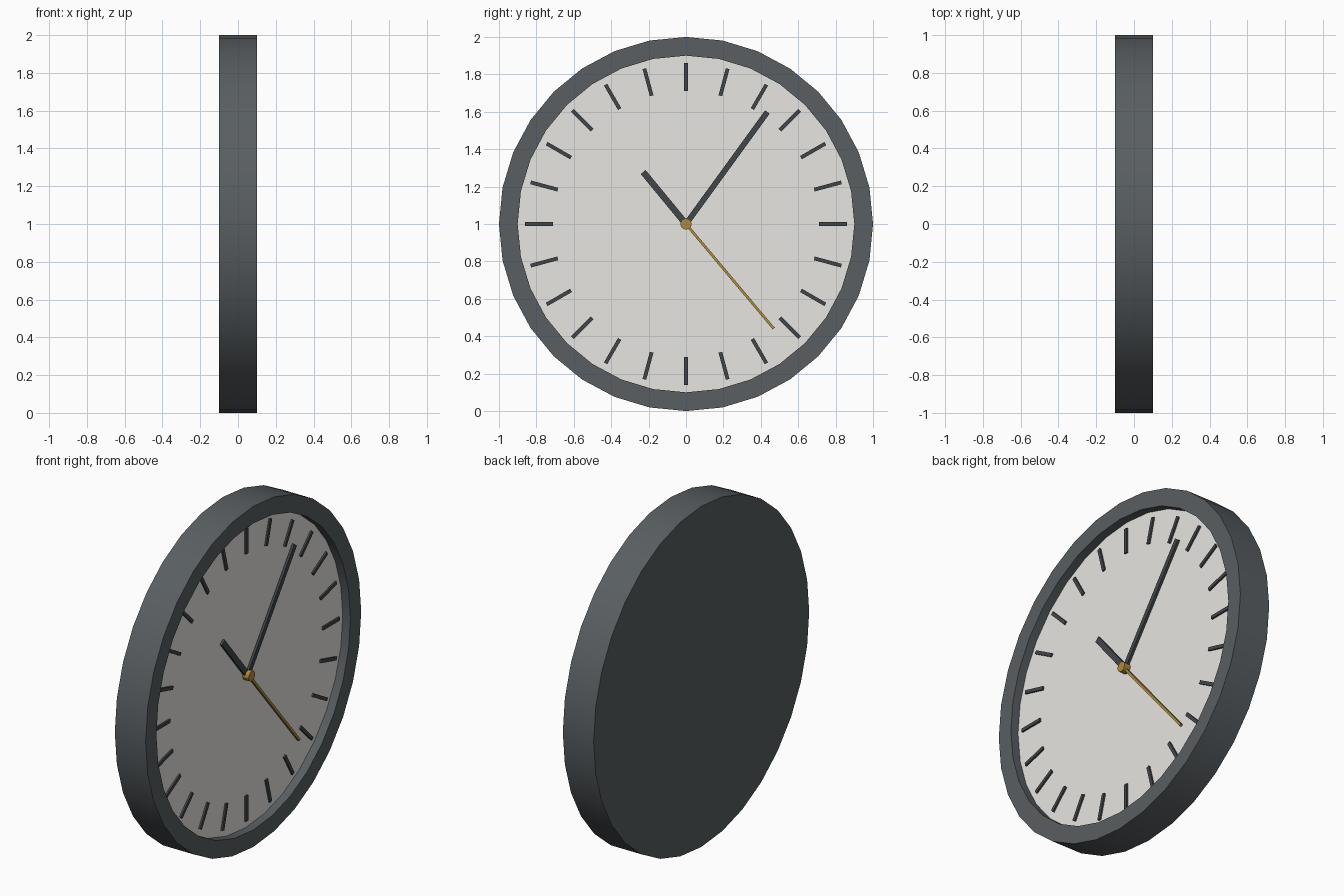
import bpy, bmesh
from math import sin, cos, tau, radians
from mathutils import Matrix

if "Cube" in bpy.data.objects:
    bpy.data.objects.remove(bpy.data.objects["Cube"])

SIDES = 32
CENTRE_Z = 1.0


def material(name, rgb):
    m = bpy.data.materials.new(name)
    m.diffuse_color = (*rgb, 1)
    m.use_nodes = True
    m.node_tree.nodes["Principled BSDF"].inputs["Base Color"].default_value = m.diffuse_color
    return m


dark = material("frame_grey", (0.10, 0.113, 0.122))
black = material("marker_grey", (0.055, 0.061, 0.066))
cream = material("dial_cream", (0.80, 0.79, 0.75))
gold = material("gold", (0.42, 0.26, 0.05))


def finish(bm, name, mat, smooth=False):
    bmesh.ops.recalc_face_normals(bm, faces=bm.faces)
    mesh = bpy.data.meshes.new(name)
    bm.to_mesh(mesh)
    bm.free()
    mesh.materials.append(mat)
    obj = bpy.data.objects.new(name, mesh)
    bpy.context.collection.objects.link(obj)
    if smooth:
        bpy.ops.object.select_all(action='DESELECT')
        obj.select_set(True)
        bpy.context.view_layer.objects.active = obj
        bpy.ops.object.shade_smooth_by_angle(angle=radians(30))
    return obj


def turned(name, profile, sides, mat):
    """Turn (radius, x) points about the clock's x axis; cap both ends."""
    bm = bmesh.new()
    rings = [[bm.verts.new((x, r * sin(tau * i / sides), CENTRE_Z + r * cos(tau * i / sides)))
              for i in range(sides)] for r, x in profile]
    for a, b in zip(rings, rings[1:]):
        for i in range(sides):
            j = (i + 1) % sides
            bm.faces.new((a[i], a[j], b[j], b[i]))
    bm.faces.new(rings[0])
    bm.faces.new(rings[-1])
    return finish(bm, name, mat, True)


def add_bar(bm, angle, r0, r1, width, x0, x1):
    """Box lying on the dial, angle in degrees clockwise from the top."""
    place = (Matrix.Translation((0, 0, CENTRE_Z))
             @ Matrix.Rotation(-radians(angle), 4, 'X')
             @ Matrix.Translation(((x0 + x1) / 2, 0, (r0 + r1) / 2))
             @ Matrix.Diagonal((x1 - x0, width, r1 - r0, 1)))
    bmesh.ops.create_cube(bm, size=1, matrix=place)


def hand(name, angle, length, width, x0, x1, mat):
    bm = bmesh.new()
    add_bar(bm, angle, 0, length, width, x0, x1)
    finish(bm, name, mat)


# Case with recessed front
turned("case", [(1, -0.1), (1, 0.1), (0.9, 0.1), (0.9, 0.04)], SIDES, dark)

# Dial
turned("dial", [(0.9, 0.04), (0.9, 0.05)], SIDES, cream)

# 24 hour markers
bm = bmesh.new()
for k in range(24):
    add_bar(bm, k * 15, 0.71, 0.86, 0.02, 0.045, 0.06)
finish(bm, "hour_markers", black)

# Hands and hub
hand("hour_hand", -39.5, 0.36, 0.034, 0.052, 0.066, black)
hand("minute_hand", 36, 0.74, 0.03, 0.056, 0.07, black)
hand("second_hand", 140, 0.73, 0.014, 0.06, 0.074, gold)
turned("hub", [(0.03, 0.045), (0.03, 0.09)], 12, gold)
